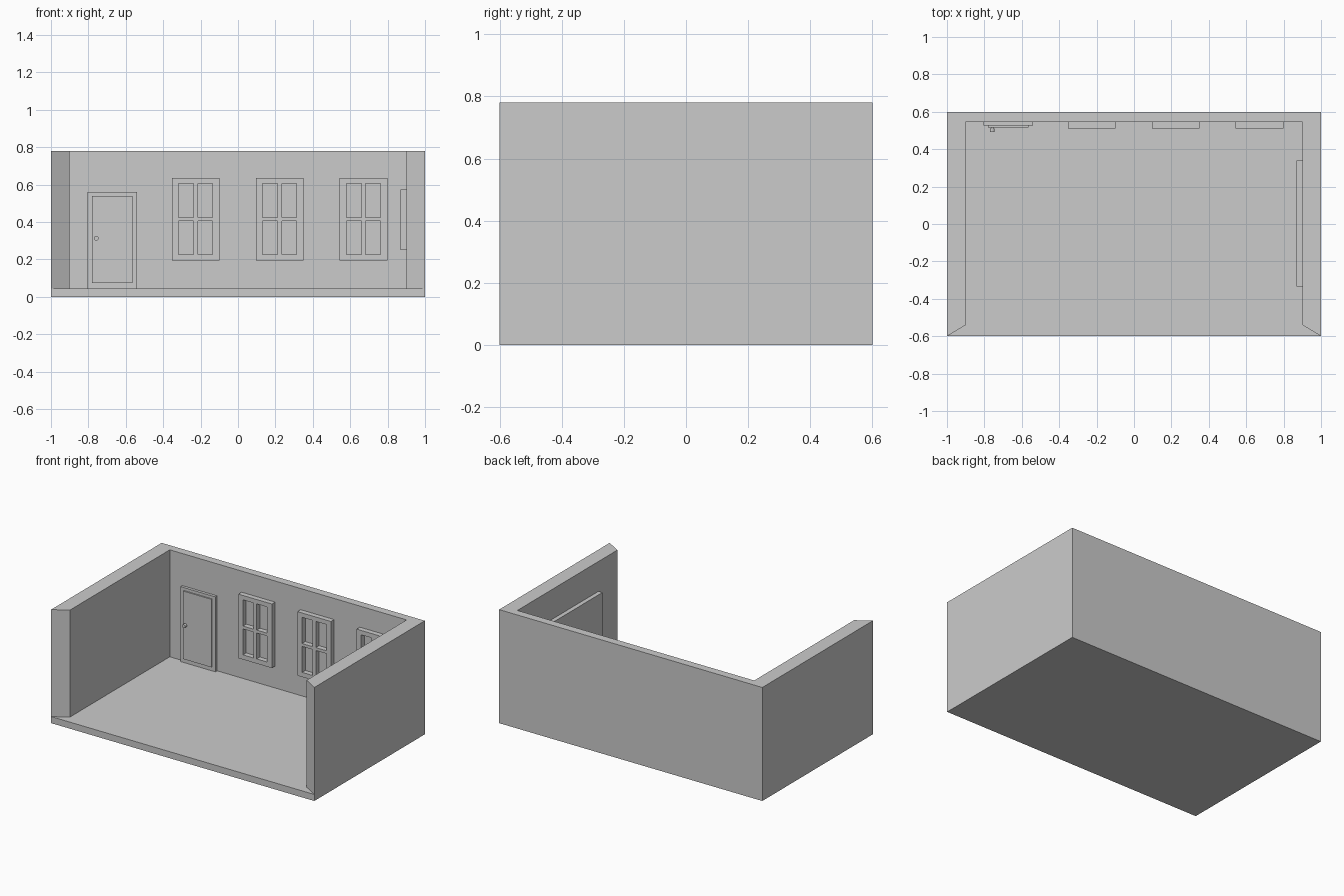
import bpy, bmesh, math
from mathutils import Vector, Matrix

if "Cube" in bpy.data.objects:
    bpy.data.objects.remove(bpy.data.objects["Cube"])

FLOOR, TOP, WALL_Y = 0.045, 0.78, 0.545


def finish(name, bm, loc=(0, 0, 0)):
    bmesh.ops.recalc_face_normals(bm, faces=bm.faces[:])
    mesh = bpy.data.meshes.new(name)
    bm.to_mesh(mesh)
    bm.free()
    return place(name, mesh, loc)


def place(name, mesh, loc):
    ob = bpy.data.objects.new(name, mesh)
    ob.location = loc
    bpy.context.collection.objects.link(ob)
    return ob


def extrude(bm, faces, offset):
    geom = bmesh.ops.extrude_face_region(bm, geom=faces)["geom"]
    verts = [g for g in geom if isinstance(g, bmesh.types.BMVert)]
    bmesh.ops.translate(bm, verts=verts, vec=offset)
    return [g for g in geom if isinstance(g, bmesh.types.BMFace)]


def box(name, lo, hi):
    lo, hi = Vector(lo), Vector(hi)
    bm = bmesh.new()
    bmesh.ops.create_cube(bm, size=1)
    bmesh.ops.scale(bm, vec=hi - lo, verts=bm.verts[:])
    return finish(name, bm, (lo + hi) / 2)


def rod(name, x, z, y0, y1, r):
    bm = bmesh.new()
    bmesh.ops.create_cone(bm, cap_ends=True, segments=12, radius1=r, radius2=r,
                          depth=y1 - y0, matrix=Matrix.Rotation(math.pi / 2, 4, 'X'))
    return finish(name, bm, (x, (y0 + y1) / 2, z))


# Room: floor slab with a U of walls, angled at the open front
bm = bmesh.new()
outer = [(-1, -0.6), (-1, 0.6), (1, 0.6), (1, -0.6)]
inner = [(0.9, -0.54), (0.9, WALL_Y), (-0.9, WALL_Y), (-0.9, -0.54)]
v = [bm.verts.new((x, y, 0)) for x, y in outer + inner]
walls = bm.faces.new(v)
floor = bm.faces.new([v[0], v[7], v[6], v[5], v[4], v[3]])
raised = extrude(bm, [walls, floor], (0, 0, FLOOR))
extrude(bm, [f for f in raised if len(f.verts) == 8], (0, 0, TOP - FLOOR))
finish("room_shell", bm)

# Door, frame and knob
box("door_frame", (-0.805, 0.526, FLOOR), (-0.54, WALL_Y, 0.56))
box("door_panel", (-0.78, 0.517, 0.073), (-0.565, WALL_Y, 0.54))
rod("knob_neck", -0.758, 0.313, 0.508, 0.52, 0.007)
rod("door_knob", -0.758, 0.313, 0.492, 0.51, 0.013)

# Windows: lattice of cells with four open panes, shared by three objects
xs = [-0.127, -0.092, -0.012, 0.012, 0.092, 0.127]
zs = [0.195, 0.227, 0.405, 0.425, 0.605, 0.635]
bm = bmesh.new()
grid = [[bm.verts.new((x, WALL_Y, z)) for x in xs] for z in zs]
cells = [bm.faces.new([grid[j][i], grid[j][i + 1], grid[j + 1][i + 1], grid[j + 1][i]])
         for j in range(5) for i in range(5) if not (i in (1, 3) and j in (1, 3))]
extrude(bm, cells, (0, 0.51 - WALL_Y, 0))
window = finish("window_1", bm, (-0.227, 0, 0))
for n, x in ((2, 0.222), (3, 0.671)):
    place(f"window_{n}", window.data, (x, 0, 0))

# Board on the right wall
box("wall_board", (0.87, -0.335, 0.25), (0.9, 0.34, 0.575))
